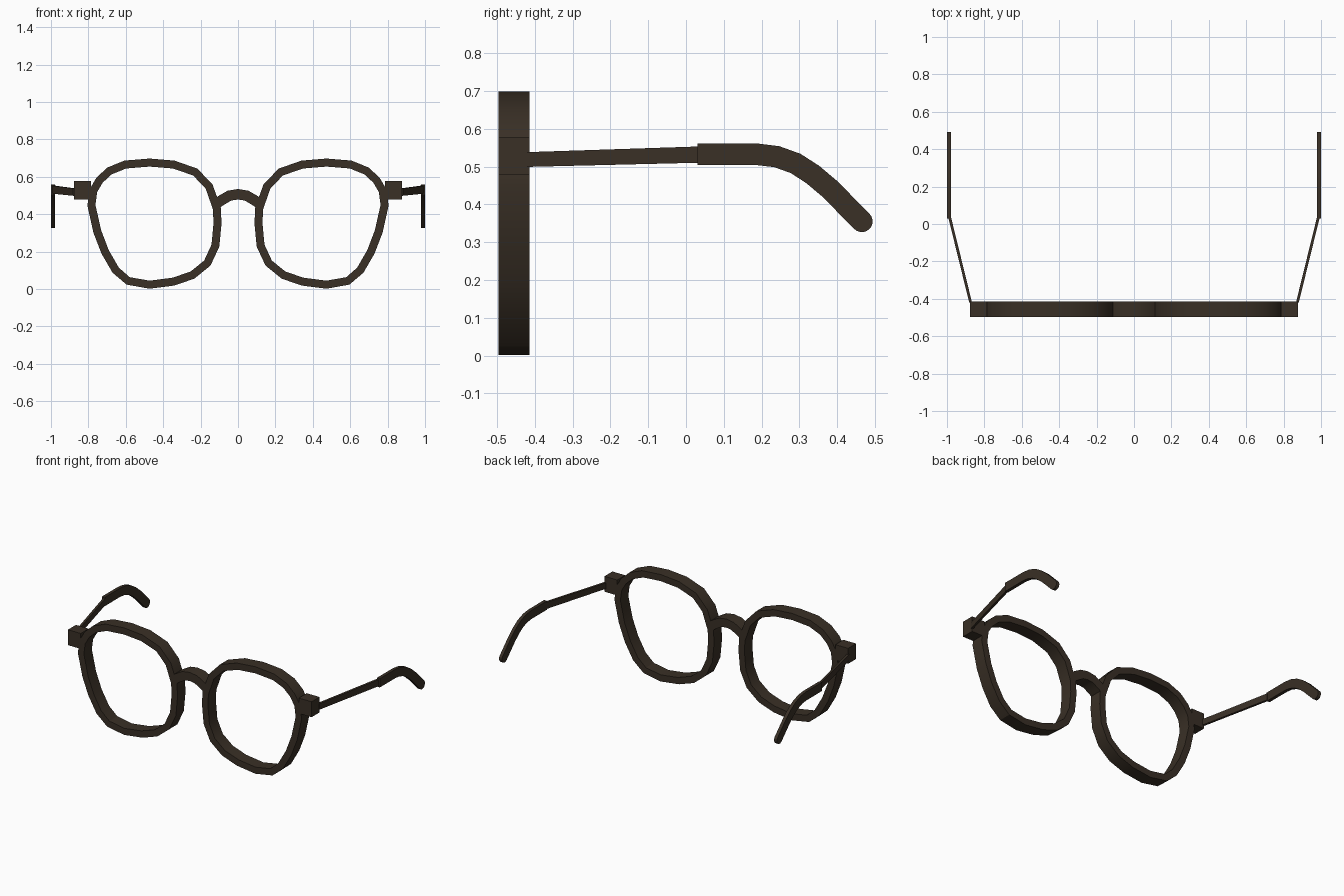
import bpy, bmesh, math
from mathutils import Vector

if "Cube" in bpy.data.objects:
    bpy.data.objects.remove(bpy.data.objects["Cube"])

FRONT, BACK = -0.496, -0.414          # depth of the front frame

brown = bpy.data.materials.new("dark_brown")
brown.diffuse_color = (0.041, 0.029, 0.019, 1)
brown.use_nodes = True
brown.node_tree.nodes["Principled BSDF"].inputs["Base Color"].default_value = brown.diffuse_color


def finish(name, bm, mirror=False):
    bmesh.ops.recalc_face_normals(bm, faces=bm.faces)
    me = bpy.data.meshes.new(name)
    bm.to_mesh(me)
    bm.free()
    me.materials.append(brown)
    ob = bpy.data.objects.new(name, me)
    bpy.context.collection.objects.link(ob)
    if mirror:
        m = ob.modifiers.new("mirror", 'MIRROR')
        m.use_axis = (True, False, False)
        m.use_clip = False
        m.use_mirror_merge = False
    bpy.ops.object.select_all(action='DESELECT')
    ob.select_set(True)
    bpy.context.view_layer.objects.active = ob
    bpy.ops.object.shade_smooth_by_angle(angle=math.radians(30))
    return ob


def normals(pts, closed):
    """Left-hand unit normals of a 2D path, lengthened at the corners."""
    out, n = [], len(pts)
    for i, p in enumerate(pts):
        a = pts[i - 1] if closed or i else p
        b = pts[(i + 1) % n] if closed or i < n - 1 else p
        t = (b - a).normalized()
        out.append(Vector((-t.y, t.x)))
    return out


def prism(name, outline, to3d, mirror=False):
    """Extrude a 2D outline; to3d(point, side) gives each end of the extrusion."""
    bm = bmesh.new()
    ends = [[bm.verts.new(to3d(p, s)) for p in outline] for s in (0, 1)]
    n = len(outline)
    for e in ends:
        bm.faces.new(e)
    for i in range(n):
        j = (i + 1) % n
        bm.faces.new((ends[0][i], ends[0][j], ends[1][j], ends[1][i]))
    return finish(name, bm, mirror)


def front_plane(p, s):
    return (p[0], (FRONT, BACK)[s], p[1])


# Lens rims: closed band, outer outline offset inward, extruded in depth
rim = [Vector(p) for p in (
    (.092, .436), (.088, .35), (.100, .227), (.147, .126), (.233, .056),
    (.34, .019), (.473, .002), (.596, .024), (.671, .088), (.73, .19),
    (.773, .302), (.805, .446), (.794, .532), (.757, .596), (.698, .65),
    (.607, .687), (.473, .698), (.34, .687), (.217, .644), (.136, .559))]
inner = [p + n * 0.043 for p, n in zip(rim, normals(rim, True))]
bm = bmesh.new()
loops = [[bm.verts.new(front_plane(p, s)) for p in path]
         for path, s in ((rim, 0), (rim, 1), (inner, 1), (inner, 0))]
for k in range(4):
    a, b = loops[k], loops[(k + 1) % 4]
    for i in range(len(rim)):
        j = (i + 1) % len(rim)
        bm.faces.new((a[i], a[j], b[j], b[i]))
finish("lens_rims", bm, mirror=True)

# Nose bridge: arched strip between the rims
half = [(.118, .455), (.085, .477), (.045, .500)]
arch = [Vector((-x, z)) for x, z in half] + [Vector((0, .507))] \
    + [Vector((x, z)) for x, z in reversed(half)]
nn = normals(arch, False)
prism("nose_bridge", [p + n * .028 for p, n in zip(arch, nn)]
      + [p - n * .028 for p, n in reversed(list(zip(arch, nn)))], front_plane)

# Hinge blocks at the outer corners
prism("hinge_blocks", [(.785, .478), (.877, .478), (.877, .578), (.785, .578)],
      front_plane, mirror=True)

# Temple arms: thin tapered bars splaying outward to the ear pieces
def arm(p, s):
    t = (p[0] + .42) / .455
    return (.866 + .112 * t + .015 * s, p[0], p[1])

prism("temple_arms", [(-.42, .499), (.035, .510), (.035, .553), (-.42, .538)],
      arm, mirror=True)

# Ear pieces: bent strip with a rounded end
R = 0.0285
bend = [Vector(p) for p in ((.03, .532), (.12, .532), (.19, .532), (.24, .526),
                            (.29, .508), (.335, .479), (.38, .441), (.465, .355))]
nn = normals(bend, False)
top = [p + n * R for p, n in zip(bend, nn)]
bottom = [p - n * R for p, n in zip(bend, nn)]
start = math.atan2(nn[-1].y, nn[-1].x)
cap = [bend[-1] + R * Vector((math.cos(start - math.pi * k / 10),
                              math.sin(start - math.pi * k / 10)))
       for k in range(1, 10)]
prism("ear_pieces", top + cap + bottom[::-1],
      lambda p, s: (.979 + .021 * s, p[0], p[1]), mirror=True)
